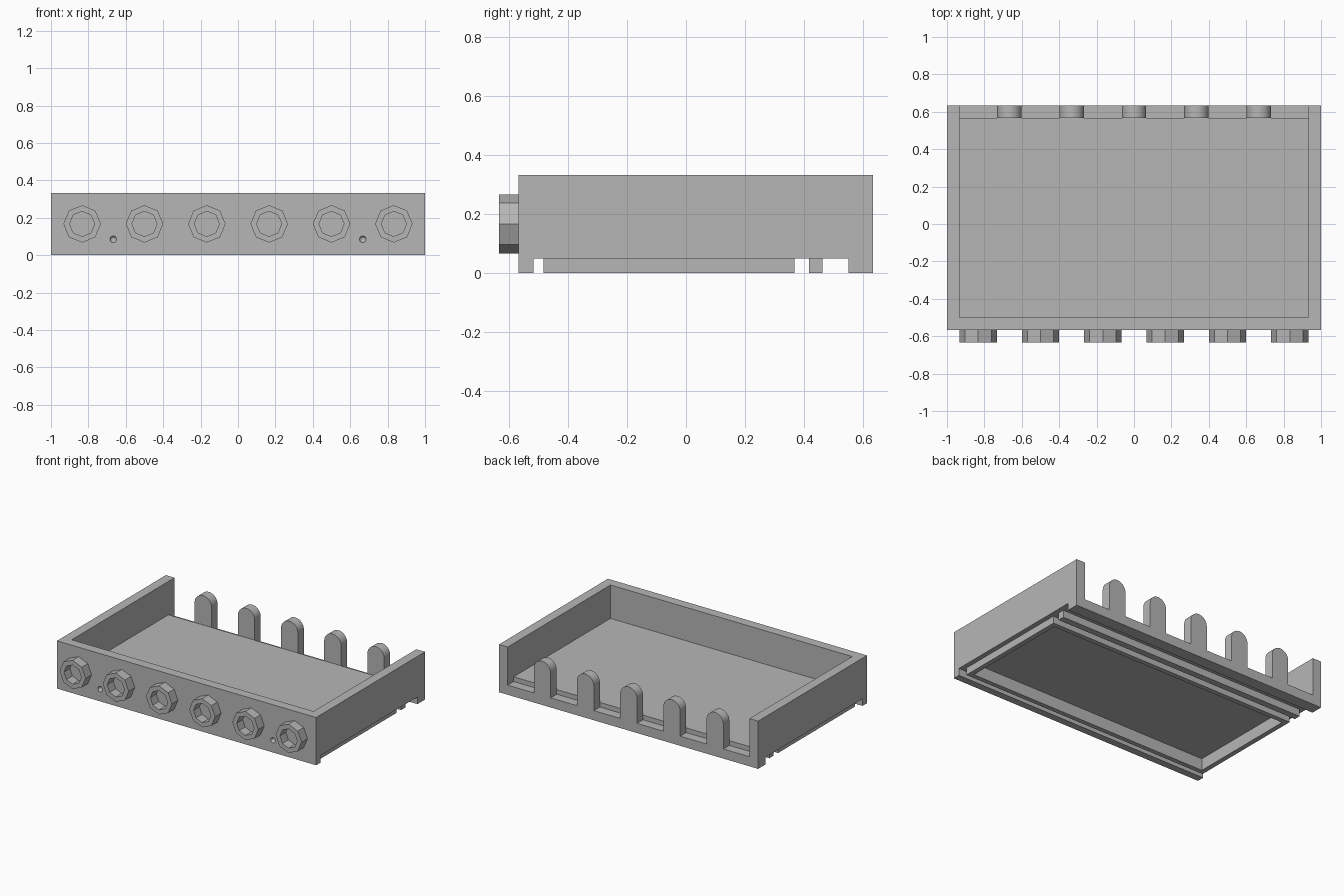
import bpy
import bmesh
import math
from mathutils import Matrix

cube = bpy.data.objects.get("Cube")
if cube:
    bpy.data.objects.remove(cube, do_unlink=True)

# Single grey material
grey = bpy.data.materials.new("plain grey")
grey.use_nodes = True
colour = (0.47, 0.47, 0.47, 1)
grey.diffuse_color = colour
grey.node_tree.nodes["Principled BSDF"].inputs["Base Color"].default_value = colour


def finish(bm, name):
    bmesh.ops.recalc_face_normals(bm, faces=bm.faces)
    mesh = bpy.data.meshes.new(name)
    bm.to_mesh(mesh)
    bm.free()
    mesh.materials.append(grey)
    obj = bpy.data.objects.new(name, mesh)
    bpy.context.collection.objects.link(obj)
    return obj


def box(name, x, y, z):
    """Box from (low, high) ranges."""
    bm = bmesh.new()
    bmesh.ops.create_cube(bm, size=1)
    for v in bm.verts:
        v.co = [r[0] if c < 0 else r[1] for c, r in zip(v.co, (x, y, z))]
    return finish(bm, name)


def cut(target, cutter):
    cutter.hide_render = True
    mod = target.modifiers.new("cut", 'BOOLEAN')
    mod.operation = 'DIFFERENCE'
    mod.solver = 'EXACT'
    mod.object = cutter
    bpy.context.view_layer.objects.active = target
    bpy.ops.object.modifier_apply(modifier=mod.name)
    bpy.data.objects.remove(cutter, do_unlink=True)


def prism(name, profile, y0, y1):
    """Extrude an (x, z) profile along y."""
    bm = bmesh.new()
    face = bm.faces.new([bm.verts.new((x, y0, z)) for x, z in profile])
    new = bmesh.ops.extrude_face_region(bm, geom=[face])["geom"]
    bmesh.ops.translate(bm, vec=(0, y1 - y0, 0),
                        verts=[g for g in new if isinstance(g, bmesh.types.BMVert)])
    return finish(bm, name)


def octagon(cx, cz, r):
    return [(cx + r * math.cos(i * math.pi / 4), cz + r * math.sin(i * math.pi / 4))
            for i in range(8)]


FRONT, BACK, TOP = -0.567, 0.633, 0.333
INNER, LEDGE, FLOOR, BASE = 0.933, 0.067, 0.1, 0.05

# Tray: outer block, hollow inside, open low back edge, stepped underside
tray = box("tray", (-1, 1), (FRONT, BACK), (0, TOP))
cut(tray, box("inside", (-INNER, INNER), (-0.5, 0.8), (FLOOR, 1)))
cut(tray, box("back_opening", (-INNER, INNER), (0.567, 0.8), (LEDGE, 0.9)))
cut(tray, box("under_step", (-1.2, 1.2), (-0.517, 0.55), (-0.2, BASE)))
cut(tray, box("under_recess", (-INNER, INNER), (-0.45, 0.333), (-0.1, 0.083)))

# Round dimples in the front wall
for x in (-0.667, 0.667):
    bm = bmesh.new()
    bmesh.ops.create_uvsphere(bm, u_segments=16, v_segments=10, radius=0.018,
                              matrix=Matrix.Translation((x, FRONT, 0.085)))
    cut(tray, finish(bm, "dimple"))

# Frame and rail under the tray
frame = box("under_frame", (-0.967, 0.967), (-0.483, 0.367), (0, BASE))
cut(frame, box("frame_hole", (-INNER, INNER), (-0.45, 0.333), (-0.1, 0.2)))
box("under_rail", (-0.967, 0.967), (0.417, 0.463), (0, BASE))

# Octagonal hollow studs on the front
for i in range(6):
    x = (i - 2.5) / 3
    stud = prism("front_stud", octagon(x, 0.167, 0.1), -0.633, FRONT)
    cut(stud, prism("stud_hole", octagon(x, 0.167, 0.067), -0.7, -0.5))

# Round-topped fingers along the back
R, SPRING = 0.065, 0.24
for i in range(5):
    x = (i - 2) / 3
    arch = [(x + R * math.cos(a * math.pi / 16), SPRING + R * math.sin(a * math.pi / 16))
            for a in range(17)]
    finger = prism("back_finger", [(x - R, LEDGE), (x + R, LEDGE)] + arch, 0.567, BACK)
    bpy.ops.object.select_all(action='DESELECT')
    finger.select_set(True)
    bpy.context.view_layer.objects.active = finger
    bpy.ops.object.shade_smooth_by_angle(angle=math.radians(30))
